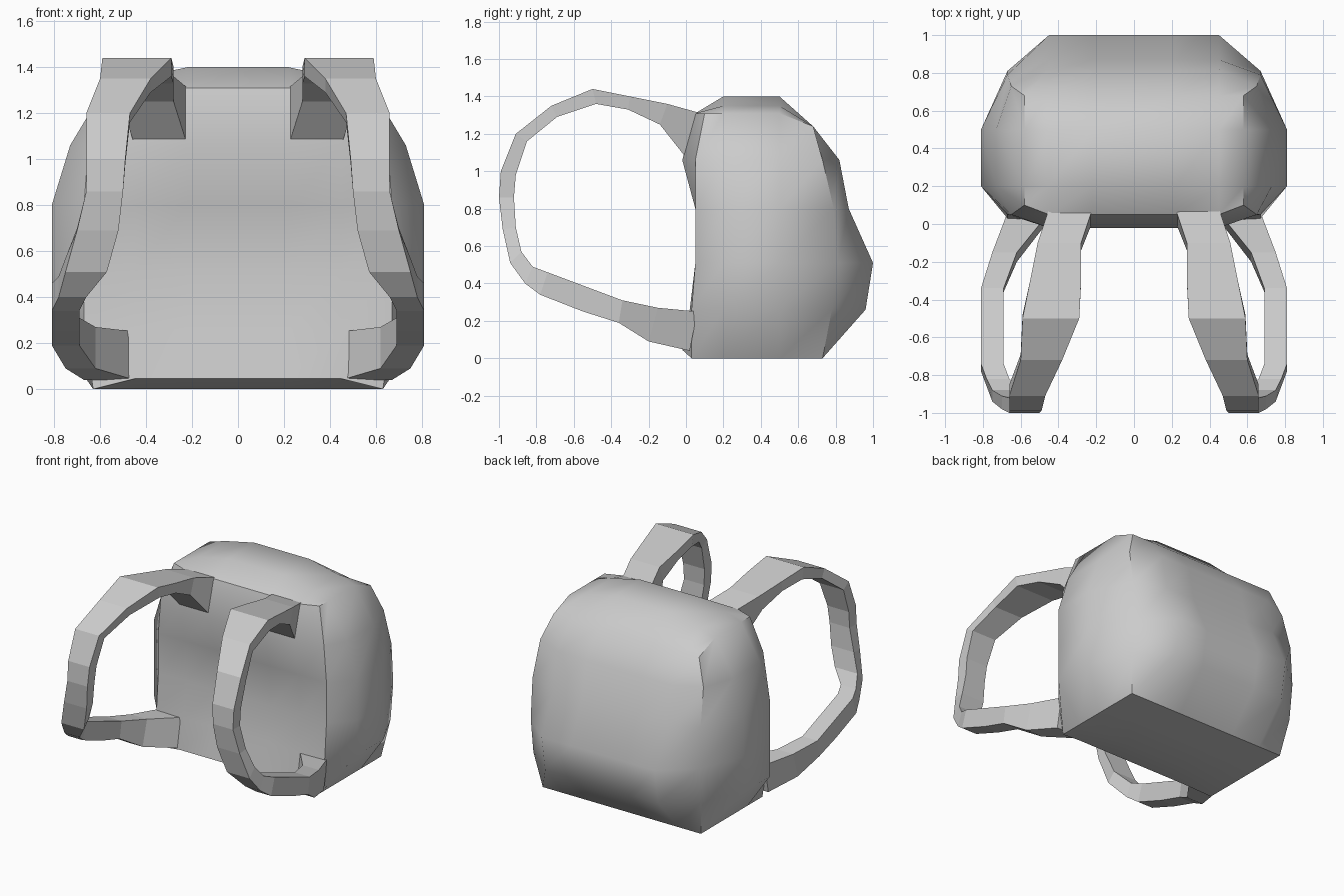
import bpy, bmesh, math

# Remove the default object
cube = bpy.data.objects.get("Cube")
if cube:
    bpy.data.objects.remove(cube, do_unlink=True)

# Single fabric material
fabric = bpy.data.materials.new("light_grey_fabric")
fabric.use_nodes = True
fabric_color = (0.6, 0.6, 0.6, 1)
fabric.diffuse_color = fabric_color
shader = next(n for n in fabric.node_tree.nodes if n.type == "BSDF_PRINCIPLED")
shader.inputs["Base Color"].default_value = fabric_color


def finish(bm, name):
    """Turn a bmesh into a named object with outward normals."""
    bmesh.ops.recalc_face_normals(bm, faces=bm.faces)
    mesh = bpy.data.meshes.new(name)
    bm.to_mesh(mesh)
    bm.free()
    mesh.materials.append(fabric)
    obj = bpy.data.objects.new(name, mesh)
    bpy.context.collection.objects.link(obj)
    return obj


def bridge(bm, first, second, closed=True):
    """Join two equal rows of vertices with quads."""
    count = len(first)
    for i in range(count if closed else count - 1):
        j = (i + 1) % count
        bm.faces.new((first[i], first[j], second[j], second[i]))


# Bag body: stacked rounded sections
INNER, OUTER = 0.22, 0.45          # columns across the panels
SIDE_FRONT, SIDE_BACK = 0.2, 0.5   # flat part of each side

# height, side x, corner x, front y, front corner y, back corner y, back y
levels = [
    (0.00, 0.63, 0.63, -0.02, 0.03, 0.73, 0.73),
    (0.26, 0.81, 0.67, 0.02, 0.03, 0.78, 0.96),
    (0.51, 0.81, 0.67, 0.06, 0.05, 0.81, 1.00),
    (0.80, 0.81, 0.67, 0.05, 0.05, 0.79, 0.87),
    (1.06, 0.73, 0.65, -0.02, 0.05, 0.73, 0.82),
    (1.31, 0.58, 0.58, 0.05, 0.10, 0.68, 0.68),
]


def section(level):
    z, side, corner, front, front_corner, back_corner, back = level
    front_z = max(z, 0.045)        # turned-up lower front edge
    back_z = min(z, 1.24)          # sloping upper back edge
    half = [
        (INNER, front, front_z), (OUTER, front, front_z),
        (corner, front_corner, z),
        (side, SIDE_FRONT, z), (side, SIDE_BACK, z),
        (corner, back_corner, back_z),
        (OUTER, back, back_z), (INNER, back, back_z),
    ]
    return half + [(-x, y, h) for x, y, h in reversed(half)]


def cap(bm, ring, inner_z, outer_z):
    """Close an end with a grid that bulges to the given heights."""
    columns = ((-OUTER, outer_z), (-INNER, inner_z),
               (INNER, inner_z), (OUTER, outer_z))
    rows = [ring[-3:] + ring[:3]]
    for left, right, y in ((-4, 3, SIDE_FRONT), (-5, 4, SIDE_BACK)):
        middle = [bm.verts.new((x, y, z)) for x, z in columns]
        rows.append([ring[left]] + middle + [ring[right]])
    rows.append(ring[5:11][::-1])
    for a, b in zip(rows, rows[1:]):
        bridge(bm, a, b, closed=False)


bm = bmesh.new()
rings = [[bm.verts.new(p) for p in section(level)] for level in levels]
for lower, upper in zip(rings, rings[1:]):
    bridge(bm, lower, upper)
cap(bm, rings[0], 0, 0)
cap(bm, rings[-1], 1.4, 1.35)
body = finish(bm, "bag_body")
bpy.context.view_layer.objects.active = body
body.select_set(True)
bpy.ops.object.shade_smooth_by_angle(angle=math.radians(43))
body.select_set(False)

# Shoulder straps: outer (y, z), inner (y, z), near and far x
stations = [
    (0.08, 1.31, 0.01, 1.06, 0.22, 0.45),
    (-0.1, 1.36, -0.14, 1.25, 0.28, 0.51),
    (-0.3, 1.4, -0.31, 1.33, 0.28, 0.55),
    (-0.5, 1.44, -0.48, 1.36, 0.29, 0.59),
    (-0.72, 1.35, -0.69, 1.29, 0.38, 0.6),
    (-0.91, 1.2, -0.85, 1.16, 0.47, 0.66),
    (-0.99, 1.0, -0.91, 0.98, 0.49, 0.66),
    (-1.0, 0.86, -0.92, 0.86, 0.5, 0.66),
    (-0.98, 0.69, -0.91, 0.7, 0.52, 0.7),
    (-0.94, 0.51, -0.88, 0.57, 0.57, 0.75),
    (-0.86, 0.4, -0.82, 0.49, 0.66, 0.78),
    (-0.78, 0.34, -0.74, 0.46, 0.69, 0.81),
    (-0.55, 0.25, -0.58, 0.4, 0.69, 0.81),
    (-0.36, 0.19, -0.34, 0.31, 0.69, 0.81),
    (-0.2, 0.09, -0.15, 0.27, 0.62, 0.75),
    (0.02, 0.04, 0.06, 0.25, 0.45, 0.67),
]
bm = bmesh.new()
loops = []
for outer_y, outer_z, inner_y, inner_z, near, far in stations:
    corners = ((near, outer_y, outer_z), (far, outer_y, outer_z),
               (far, inner_y, inner_z), (near, inner_y, inner_z))
    loops.append([bm.verts.new(c) for c in corners])
for a, b in zip(loops, loops[1:]):
    bridge(bm, a, b)
bm.faces.new(loops[0])
bm.faces.new(loops[-1])
straps = finish(bm, "shoulder_straps")
straps.modifiers.new("both_sides", "MIRROR")
